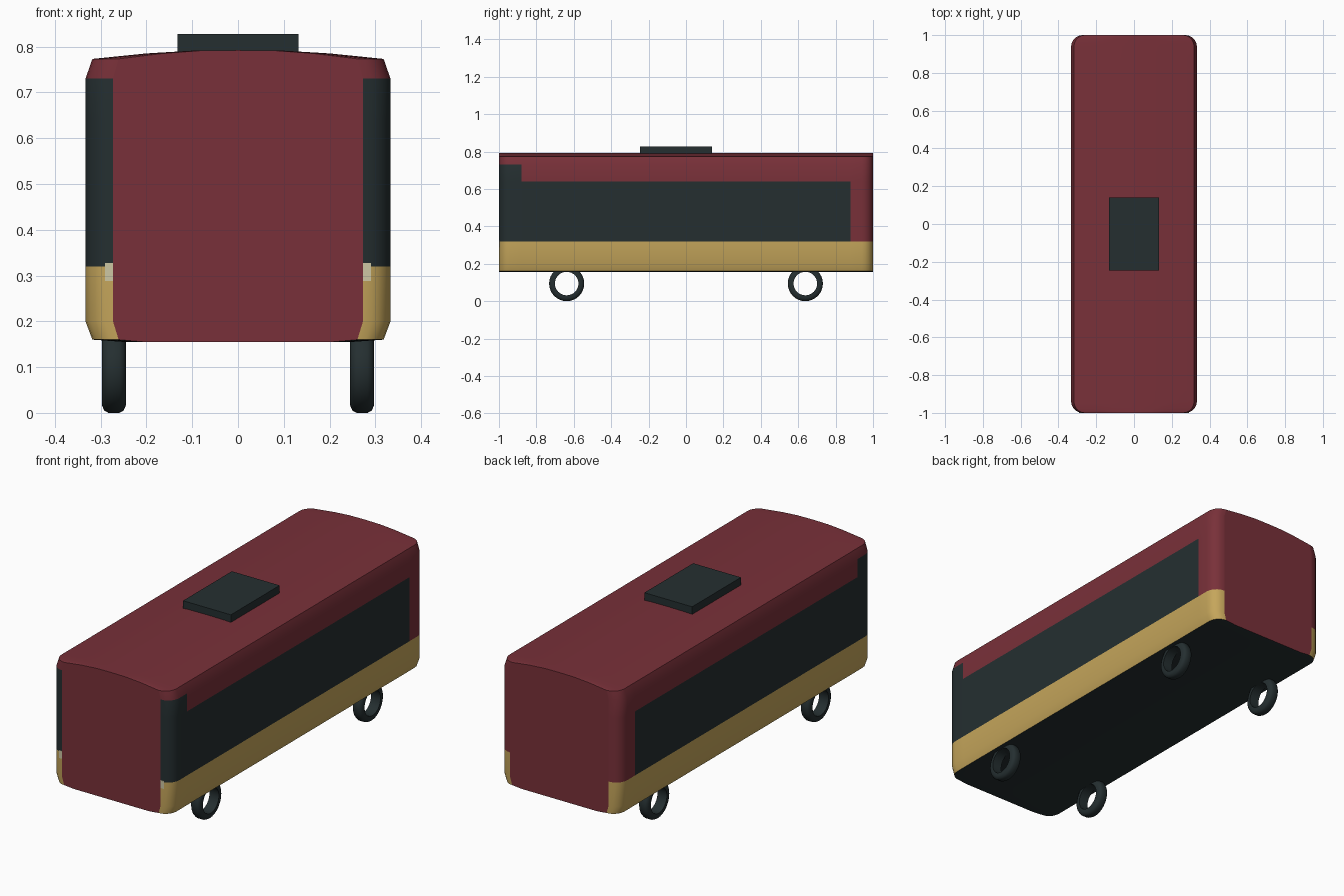
import bpy, bmesh, math
from mathutils import Matrix, Vector

cube = bpy.data.objects.get("Cube")
if cube:
    bpy.data.objects.remove(cube, do_unlink=True)


def material(name, rgb):
    m = bpy.data.materials.new(name)
    m.use_nodes = True
    color = (*rgb, 1)
    m.diffuse_color = color
    m.node_tree.nodes["Principled BSDF"].inputs["Base Color"].default_value = color
    return m


RED = material("dark_red", (0.19, 0.03, 0.041))
GOLD = material("gold", (0.56, 0.38, 0.105))
DARK = material("dark_slate", (0.018, 0.028, 0.030))
CREAM = material("cream", (0.61, 0.57, 0.37))


def add_object(name, bm, mats, smooth_angle=None):
    bmesh.ops.recalc_face_normals(bm, faces=bm.faces[:])
    if smooth_angle:
        for f in bm.faces:
            f.smooth = True
        for e in bm.edges:
            cap = any(abs(f.normal.y) > 0.999 for f in e.link_faces)
            e.smooth = not cap and e.calc_face_angle(0) < math.radians(smooth_angle)
    mesh = bpy.data.meshes.new(name)
    bm.to_mesh(mesh)
    bm.free()
    for m in mats:
        mesh.materials.append(m)
    obj = bpy.data.objects.new(name, mesh)
    bpy.context.collection.objects.link(obj)
    return obj


def box(name, lo, hi, mat):
    lo, hi = Vector(lo), Vector(hi)
    bm = bmesh.new()
    bmesh.ops.create_cube(bm, size=1, matrix=Matrix.Translation((lo + hi) / 2)
                          @ Matrix.Diagonal((*(hi - lo), 1)))
    return add_object(name, bm, [mat])


def bridge(bm, rings, closed=False):
    pairs = list(zip(rings, rings[1:]))
    if closed:
        pairs.append((rings[-1], rings[0]))
    for a, b in pairs:
        n = len(a)
        for i in range(n):
            j = (i + 1) % n
            bm.faces.new((a[i], a[j], b[j], b[i]))


# Body: cross-section swept along y, with rounded vertical corners
HALF, CORNER = 0.333, 0.06
SILL, WINDOW_TOP, CORNER_TOP, WINDOW_END = 0.32, 0.64, 0.73, 0.88
side = [(0.25, 0.155), (0.318, 0.16), (HALF, 0.2), (HALF, SILL),
        (HALF, WINDOW_TOP), (HALF, CORNER_TOP), (0.318, 0.773),
        (0.2, 0.785), (0.1, 0.791)]
section = side + [(0, 0.792)] + [(-x, z) for x, z in reversed(side)]

STEPS = 5
slices = []
for i in range(STEPS + 1):
    a = math.pi / 2 * i / STEPS
    slices.append((-1 + CORNER * (1 - math.cos(a)),
                   1 - CORNER * (1 - math.sin(a)) / HALF))
slices.append((-WINDOW_END, 1))
slices += [(-y, s) for y, s in reversed(slices)]

bm = bmesh.new()
rings = [[bm.verts.new((x * s, y, z)) for x, z in section] for y, s in slices]
bridge(bm, rings)
bm.faces.new(rings[0])
bm.faces.new(rings[-1])
bmesh.ops.recalc_face_normals(bm, faces=bm.faces[:])

# Livery: gold skirt, dark windows wrapping the front corners, red elsewhere
for f in bm.faces:
    c = f.calc_center_median()
    if abs(f.normal.y) > 0.999:
        f.material_index = 0
    elif f.normal.z < -0.8:
        f.material_index = 2
    elif c.z < SILL:
        f.material_index = 1
    elif c.z < CORNER_TOP and c.y < -WINDOW_END:
        f.material_index = 2
    elif c.z < WINDOW_TOP and c.y < WINDOW_END:
        f.material_index = 2
add_object("body", bm, [RED, GOLD, DARK], 40)

# Roof unit
box("roof_unit", (-0.132, -0.245, 0.78), (0.132, 0.14, 0.827), DARK)

# Wheels: open rings with rounded shoulders
tyre = [(-0.026, 0.063), (-0.026, 0.078), (-0.021, 0.089), (-0.012, 0.094),
        (0.012, 0.094), (0.021, 0.089), (0.026, 0.078), (0.026, 0.063)]
SEGMENTS = 32
for side_name, sx in (("left", 1), ("right", -1)):
    for end_name, y in (("front", -0.638), ("rear", 0.638)):
        bm = bmesh.new()
        rings = []
        for i in range(SEGMENTS):
            a = 2 * math.pi * i / SEGMENTS
            rings.append([bm.verts.new((sx * 0.271 + dx, y + r * math.cos(a),
                                        0.094 + r * math.sin(a))) for dx, r in tyre])
        bridge(bm, rings, closed=True)
        add_object(f"{end_name}_{side_name}_wheel", bm, [DARK], 40)

    # Headlights at the front corners
    xs = sorted((sx * 0.272, sx * 0.29))
    box(f"{side_name}_headlight", (xs[0], -1, 0.288), (xs[1], -0.992, 0.327), CREAM)
